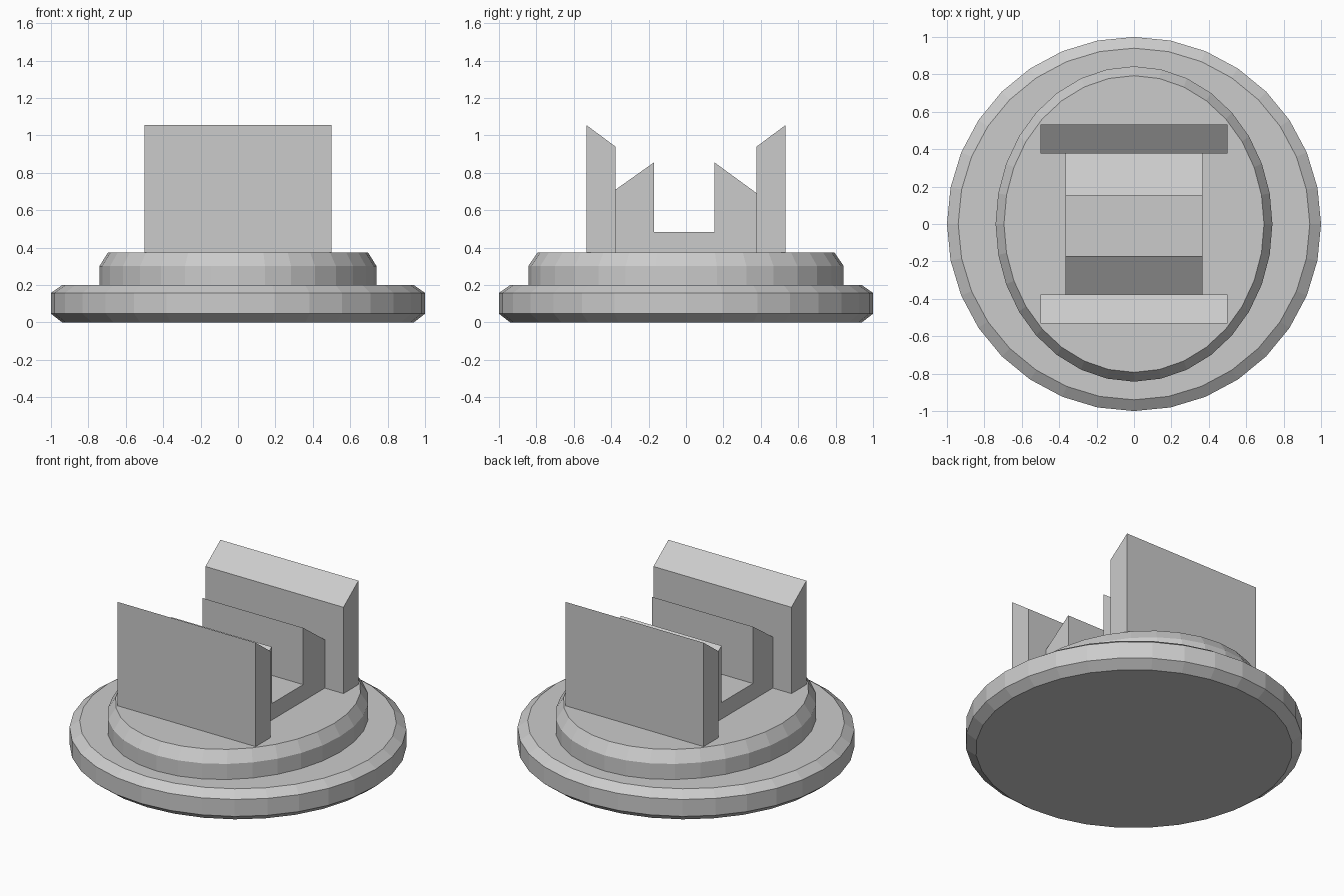
import bpy
from math import cos, sin, tau

if "Cube" in bpy.data.objects:
    bpy.data.objects.remove(bpy.data.objects["Cube"])

SIDES = 32


def make_object(name, verts, faces):
    mesh = bpy.data.meshes.new(name)
    mesh.from_pydata(verts, [], faces)
    mesh.update()
    obj = bpy.data.objects.new(name, mesh)
    bpy.context.collection.objects.link(obj)
    return obj


def stacked_disc(name, rings):
    """Loft elliptical rings (rx, ry, z) from bottom to top and cap both ends."""
    n = SIDES
    verts = [(rx * sin(tau * i / n), -ry * cos(tau * i / n), z)
             for rx, ry, z in rings for i in range(n)]
    faces = [(r * n + i, r * n + (i + 1) % n,
              (r + 1) * n + (i + 1) % n, (r + 1) * n + i)
             for r in range(len(rings) - 1) for i in range(n)]
    top = (len(rings) - 1) * n
    faces.append(tuple(reversed(range(n))))
    faces.append(tuple(range(top, top + n)))
    return make_object(name, verts, faces)


def extrude_x(name, profile, half_width):
    """Extrude a counter-clockwise (y, z) profile symmetrically along x."""
    n = len(profile)
    verts = [(x, y, z) for x in (-half_width, half_width) for y, z in profile]
    faces = [(i, i + n, (i + 1) % n + n, (i + 1) % n)[::-1] for i in range(n)]
    faces.append(tuple(reversed(range(n))))
    faces.append(tuple(range(n, 2 * n)))
    return make_object(name, verts, faces)


# Chamfered round base
stacked_disc("base_disc", [(0.94, 0.94, 0), (1, 1, 0.047),
                           (1, 1, 0.158), (0.94, 0.94, 0.2)])

# Oval step with a chamfered top edge
stacked_disc("oval_step", [(0.74, 0.843, 0.195), (0.74, 0.843, 0.302),
                           (0.695, 0.793, 0.375)])

# Tall outer plates, sloping down towards the middle
SEAT = 0.37
plate = [(0.377, SEAT), (0.532, SEAT), (0.532, 1.055), (0.377, 0.94)]
extrude_x("back_plate", plate, 0.5)
extrude_x("front_plate", [(-y, z) for y, z in reversed(plate)], 0.5)

# Inner channel with two walls peaking at the slot
extrude_x("inner_channel", [(-0.377, SEAT), (0.377, SEAT), (0.377, 0.692),
                            (0.153, 0.855), (0.153, 0.483), (-0.172, 0.483),
                            (-0.172, 0.855), (-0.377, 0.71)], 0.365)
